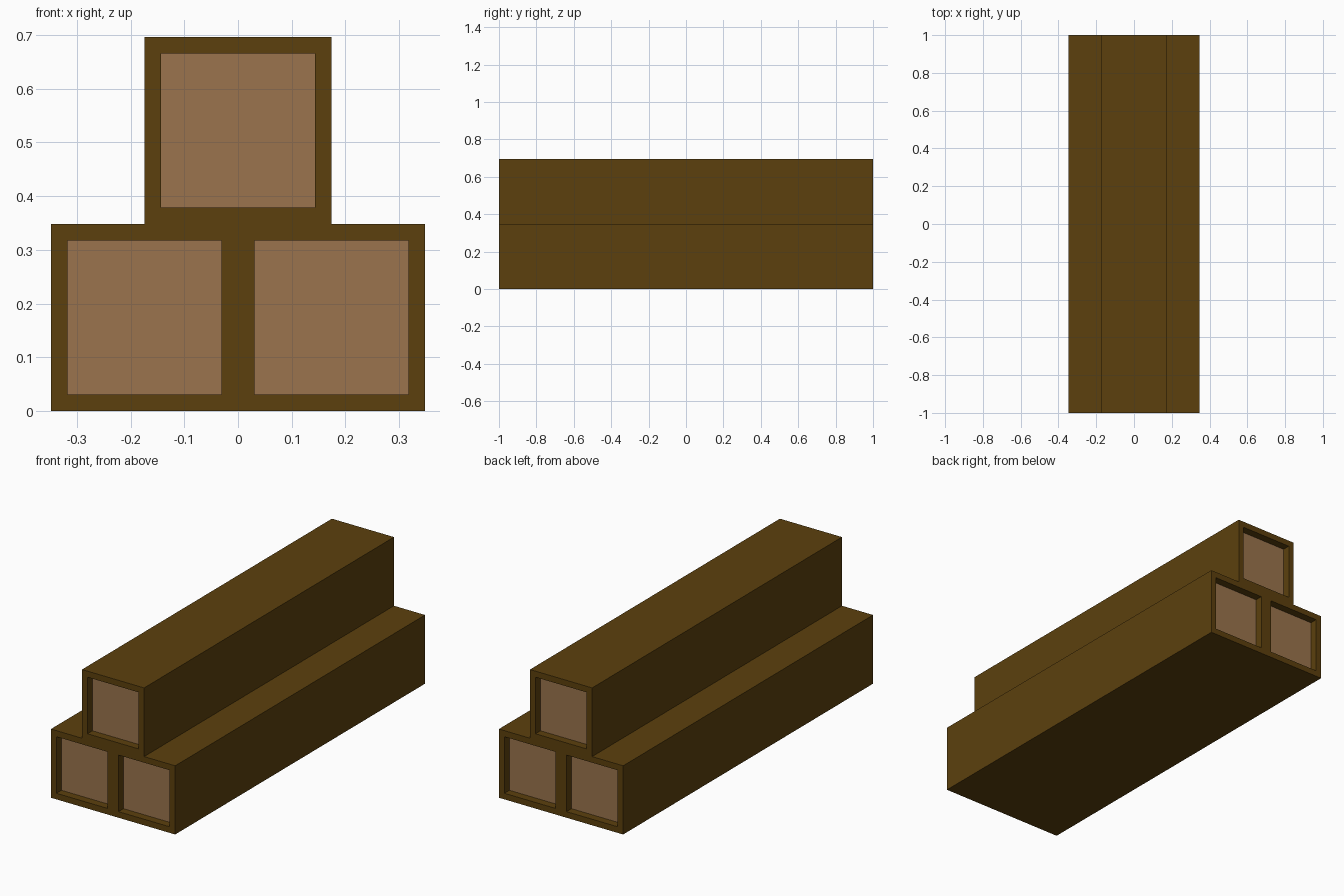
import bpy
import bmesh
from mathutils import Matrix

if "Cube" in bpy.data.objects:
    bpy.data.objects.remove(bpy.data.objects["Cube"])

SIZE = 0.348      # square section of a log
LENGTH = 2.0
RIM = 0.0435      # bark thickness around the cut end
RECESS = 0.04     # depth of the cut end


def material(name, rgb):
    m = bpy.data.materials.new(name)
    m.diffuse_color = (*rgb, 1.0)
    m.use_nodes = True
    m.node_tree.nodes["Principled BSDF"].inputs["Base Color"].default_value = m.diffuse_color
    return m


bark = material("dark_bark", (0.107, 0.051, 0.004))
wood = material("cut_wood", (0.328, 0.175, 0.074))


def log(name, x, z):
    """Square log with a recessed, lighter panel in each end."""
    bm = bmesh.new()
    bmesh.ops.create_cube(bm, size=1.0, matrix=Matrix.Diagonal((SIZE, LENGTH, SIZE, 1.0)))
    bm.normal_update()
    ends = [f for f in bm.faces if abs(f.normal.y) > 0.9]
    # Flat rim first, then push the panel straight inwards
    bmesh.ops.inset_individual(bm, faces=ends, thickness=RIM, depth=0.0)
    for end in ends:
        inward = -1 if end.calc_center_median().y > 0 else 1
        panel = bmesh.ops.extrude_discrete_faces(bm, faces=[end])["faces"][0]
        for v in panel.verts:
            v.co.y += inward * RECESS
        panel.material_index = 1
    bm.normal_update()
    mesh = bpy.data.meshes.new(name)
    bm.to_mesh(mesh)
    bm.free()
    mesh.materials.append(bark)
    mesh.materials.append(wood)
    obj = bpy.data.objects.new(name, mesh)
    obj.location = (x, 0, z)
    bpy.context.collection.objects.link(obj)


# Two logs side by side, one stacked on top
log("bottom_log_left", -SIZE / 2, SIZE / 2)
log("bottom_log_right", SIZE / 2, SIZE / 2)
log("top_log", 0, SIZE * 1.5)
